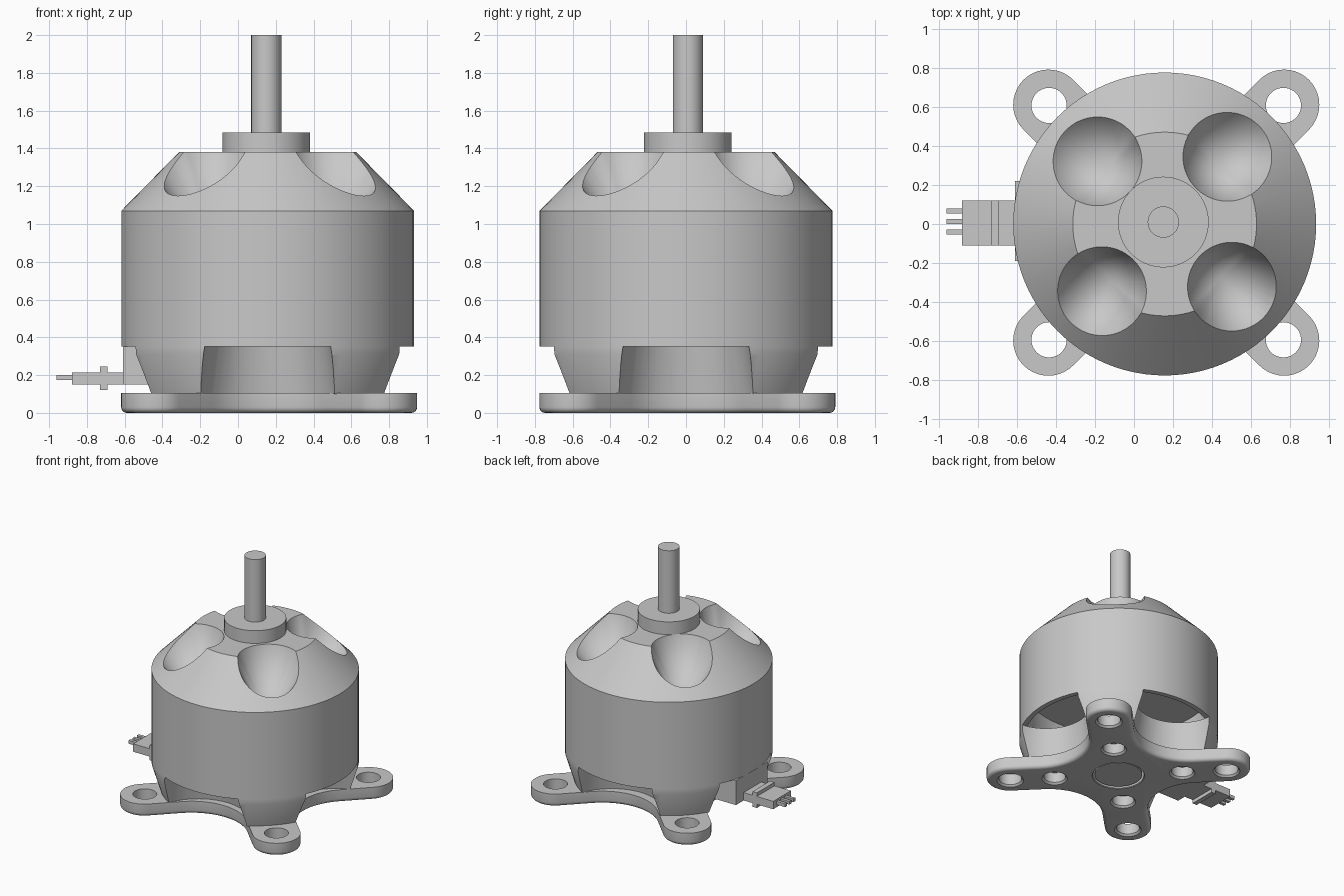
import bpy, bmesh
from math import sin, cos, pi, radians, hypot
from mathutils import Matrix, Vector

if "Cube" in bpy.data.objects:
    bpy.data.objects.remove(bpy.data.objects["Cube"], do_unlink=True)

AXIS = Matrix.Translation((0.157, 0, 0))             # bell and feet
SHAFT_AXIS = Matrix.Translation((0.15, 0.01, 0))     # boss and shaft
PLATE_AXIS = Matrix.Translation((0.165, 0.007, 0))   # mounting plate

grey = bpy.data.materials.new("motor_grey")
grey.use_nodes = True
grey.diffuse_color = (0.58, 0.58, 0.58, 1)
grey.node_tree.nodes["Principled BSDF"].inputs["Base Color"].default_value = (0.58, 0.58, 0.58, 1)


def finish(bm, name, matrix):
    bmesh.ops.recalc_face_normals(bm, faces=bm.faces[:])
    bm.transform(matrix)
    mesh = bpy.data.meshes.new(name)
    bm.to_mesh(mesh)
    bm.free()
    mesh.materials.append(grey)
    ob = bpy.data.objects.new(name, mesh)
    bpy.context.collection.objects.link(ob)
    return ob


def revolve(name, profile, matrix=AXIS, steps=96):
    """Spin an (r, z) profile round z."""
    bm = bmesh.new()
    verts = [bm.verts.new((r, 0, z)) for r, z in profile]
    edges = [bm.edges.new(p) for p in zip(verts, verts[1:])]
    bmesh.ops.spin(bm, geom=verts + edges, cent=(0, 0, 0), axis=(0, 0, 1),
                   angle=2 * pi, steps=steps)
    bmesh.ops.remove_doubles(bm, verts=bm.verts[:], dist=1e-4)
    return finish(bm, name, matrix)


def prism(name, outline, depth, matrix, bevel=0):
    """Extrude an outline along z, rounding its lower rim if asked."""
    bm = bmesh.new()
    face = bm.faces.new([bm.verts.new((x, y, 0)) for x, y in outline])
    rim = list(face.edges)
    out = bmesh.ops.extrude_face_region(bm, geom=[face], use_keep_orig=True)
    top = [v for v in out["geom"] if isinstance(v, bmesh.types.BMVert)]
    bmesh.ops.translate(bm, verts=top, vec=(0, 0, depth))
    bmesh.ops.recalc_face_normals(bm, faces=bm.faces[:])
    if bevel:
        bmesh.ops.bevel(bm, geom=rim, offset=bevel, segments=4, profile=0.5, affect='EDGES')
    return finish(bm, name, matrix)


def box(name, low, high):
    outline = [(low[0], low[1]), (high[0], low[1]), (high[0], high[1]), (low[0], high[1])]
    return prism(name, outline, high[2] - low[2], Matrix.Translation((0, 0, low[2])))


def scoop(degrees, radius=0.232, steps=64):
    """Round opening whose walls run from the bell's surface to a point nearer the axis."""
    bm = bmesh.new()
    apex = bm.verts.new((0.4, 0, 0.88))
    rim, top = [], []
    for i in range(steps):
        a = 2 * pi * i / steps
        x, y = 0.472 + radius * cos(a), radius * sin(a)
        rim.append(bm.verts.new((x, y, min(1.38, 1.85 - hypot(x, y)) + 0.01)))
        top.append(bm.verts.new((x, y, 1.6)))
    bm.faces.new(top)
    for i in range(steps):
        bm.faces.new((rim[i - 1], rim[i], top[i], top[i - 1]))
        bm.faces.new((apex, rim[i], rim[i - 1]))
    return finish(bm, "scoop_cutter", AXIS @ Matrix.Rotation(radians(degrees), 4, 'Z'))


def cut(ob, cutters):
    for c in cutters:
        mod = ob.modifiers.new("cut", 'BOOLEAN')
        mod.operation, mod.solver, mod.object = 'DIFFERENCE', 'EXACT', c
    bpy.context.view_layer.update()
    graph = bpy.context.evaluated_depsgraph_get()
    mesh = bpy.data.meshes.new_from_object(ob.evaluated_get(graph))
    ob.modifiers.clear()
    ob.data = mesh
    for c in cutters:
        bpy.data.objects.remove(c, do_unlink=True)


def at(axis, radius, degrees):
    a = radians(degrees)
    return axis @ Matrix.Translation((radius * cos(a), radius * sin(a), 0))


# Hollow bell housing with a conical shoulder and four round scoops
bell = revolve("bell_housing", [(0, 1.38), (0.47, 1.38), (0.775, 1.07), (0.775, 0.352),
                                (0.735, 0.352), (0.735, 0.8), (0, 0.8)])
cut(bell, [scoop(47 + 90 * k) for k in range(4)])

# Tapered lower housing, hollowed by four concave pockets that leave the feet
feet = revolve("lower_housing", [(0, 0.352), (0.775, 0.352), (0.775, 0.31), (0.71, 0.1), (0, 0.1)])
pocket = [(0, 0.05), (0.384, 0.05), (0.329, 0.4), (0, 0.4)]
cut(feet, [revolve("pocket_cutter", pocket, at(AXIS, 0.74, 90 * k), steps=64)
           for k in range(4)])

# Boss and shaft on top
revolve("boss", [(0, 1.37), (0.232, 1.37), (0.232, 1.485), (0, 1.485)], SHAFT_AXIS)
revolve("shaft", [(0, 1.4), (0.08, 1.4), (0.08, 2), (0, 2)], SHAFT_AXIS, steps=48)

# Cross-shaped mounting plate: round ears joined by wide fillets
EAR, HALF, FILLET = 0.853, 0.18, 0.42
MID = HALF + FILLET
outline = []
for k in range(4):
    turn = Matrix.Rotation(pi / 4 + k * pi / 2, 2)
    arm = [(EAR + HALF * cos(a), HALF * sin(a))
           for a in (-pi / 2 + pi * i / 20 for i in range(21))]
    arm += [(MID + FILLET * cos(a), MID + FILLET * sin(a))
            for a in (-pi / 2 - pi / 2 * i / 14 for i in range(15))]
    outline += [tuple(turn @ Vector(p)) for p in arm]
plate = prism("mounting_plate", outline, 0.105, PLATE_AXIS, bevel=0.03)


def hole(radius, matrix, flare=0.015):
    return revolve("hole_cutter", [(0, -0.05), (radius + flare, -0.05), (radius + flare, 0),
                                   (radius, flare), (radius, 0.2), (0, 0.2)], matrix, steps=40)


holes = [hole(0.2, PLATE_AXIS, 0.005)]
for k in range(4):
    angle = 45 + 90 * k
    holes.append(hole(0.09, at(PLATE_AXIS, EAR - 0.005, angle)))
    holes.append(hole(0.085, at(PLATE_AXIS, 0.5 if k % 2 else 0.41, angle)))
cut(plate, holes)
revolve("bearing_cap", [(0, 0.01), (0.185, 0.01), (0.185, 0.103), (0, 0.103)],
        PLATE_AXIS, steps=64)

# Cable outlet, plug and pins on the right side
box("cable_outlet", (-0.61, -0.19, 0.15), (-0.25, 0.22, 0.352))
box("plug_body", (-0.88, -0.11, 0.15), (-0.6, 0.12, 0.215))
box("plug_ridge", (-0.73, -0.11, 0.12), (-0.69, 0.12, 0.245))
for y in (-0.04, 0.013, 0.067):
    box("plug_pin", (-0.96, y - 0.013, 0.173), (-0.87, y + 0.013, 0.2))

# Smooth round surfaces, keep crisp edges
bpy.ops.object.select_all(action='DESELECT')
for ob in bpy.context.collection.objects:
    if ob.type == 'MESH' and grey.name in ob.data.materials:
        ob.select_set(True)
        bpy.context.view_layer.objects.active = ob
bpy.ops.object.shade_smooth_by_angle(angle=radians(30))
